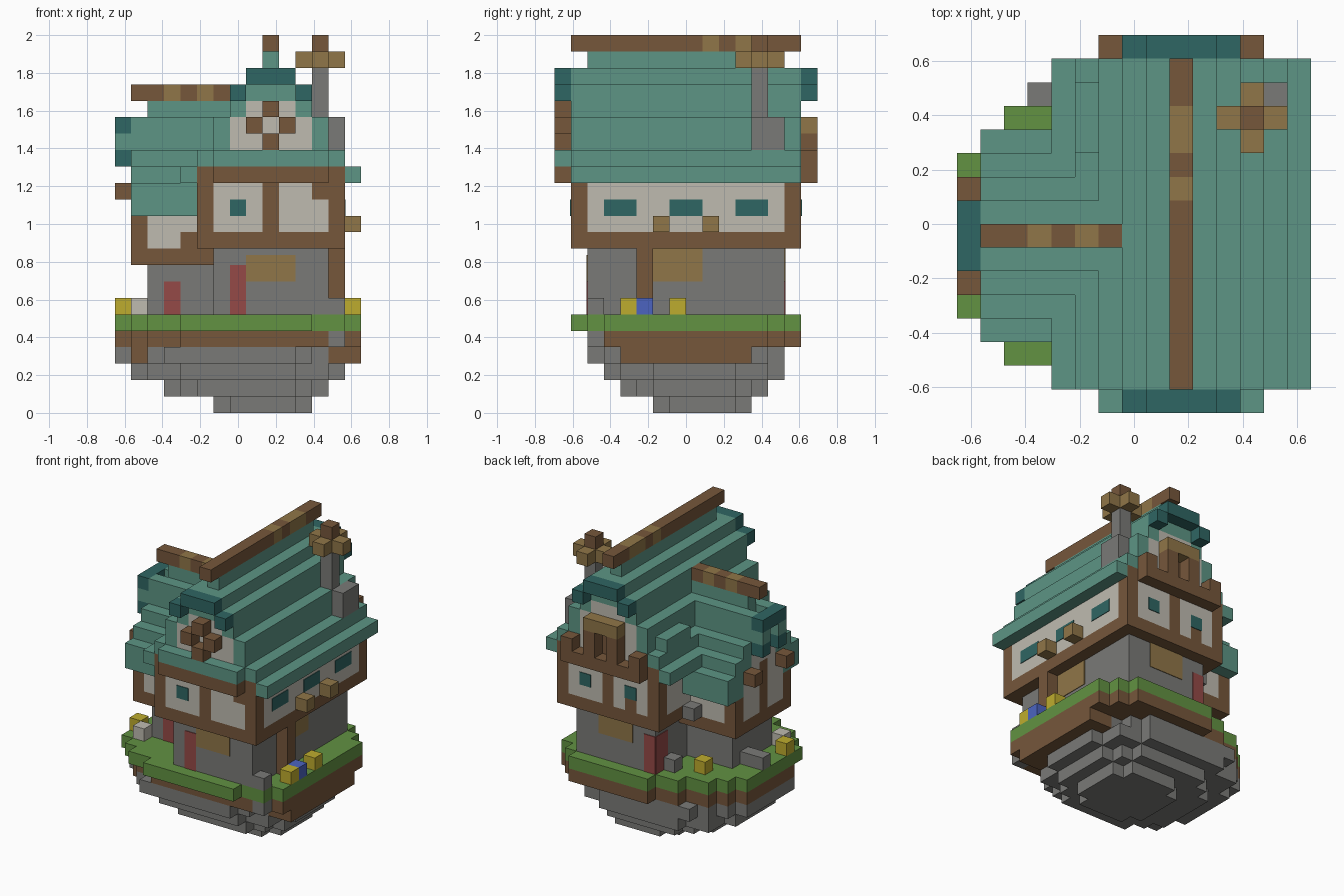
import bpy
import bmesh
from mathutils import Matrix, Vector

cube = bpy.data.objects.get("Cube")
if cube:
    bpy.data.objects.remove(cube, do_unlink=True)

U = 2 / 23                          # edge of one block
ORIGIN = Vector((-7.5, -8, 0))      # grid corner, in blocks


def colour(name, hex_code):
    def linear(c):
        return c / 12.92 if c <= 0.04045 else ((c + 0.055) / 1.055) ** 2.4
    rgba = [linear(v / 255) for v in bytes.fromhex(hex_code)] + [1]
    m = bpy.data.materials.new(name)
    m.use_nodes = True
    m.diffuse_color = rgba
    m.node_tree.nodes["Principled BSDF"].inputs["Base Color"].default_value = rgba
    return m


MATS = {n: colour(n, h) for n, h in (
    ("teal", "5d9585"), ("dark teal", "2f6663"), ("wood", "76573b"),
    ("light wood", "907648"), ("stone", "7a7a77"), ("cream", "bfbbb0"),
    ("grass", "629242"), ("red", "954a47"), ("yellow", "beac2e"), ("blue", "4c64c0"))}
NAMES = list(MATS)

cells = {}                          # block position -> (part, colour)


def fill(part, mat, xs, ys, zs):
    """Fill blocks; each range is a number or an inclusive (first, last)."""
    def span(r):
        return range(r[0], r[1] + 1) if isinstance(r, tuple) else (r,)
    for i in span(xs):
        for j in span(ys):
            for k in span(zs):
                cells[i, j, k] = (part, mat)


# Floating island: stone layers, soil, then grass
def island_layer(part, mat, xs, ys, k):
    cx, cy = sum(xs) / 2, sum(ys) / 2
    rx, ry = cx - xs[0] + 0.5, cy - ys[0] + 0.5
    for i in range(xs[0], xs[1] + 1):
        for j in range(ys[0], ys[1] + 1):
            if abs((i - cx) / rx) ** 2.6 + abs((j - cy) / ry) ** 2.6 <= 1:
                fill(part, mat, i, j, k)


island_layer("island_rock", "stone", (6, 11), (6, 11), 0)
island_layer("island_rock", "stone", (3, 12), (4, 12), 1)
island_layer("island_rock", "stone", (1, 13), (3, 13), 2)
island_layer("island_rock", "stone", (0, 13), (2, 13), 3)
fill("island_soil", "wood", (1, 5), (4, 10), 3)
fill("island_soil", "wood", (13, 14), (4, 11), 3)
starts = [4, 3, 2, 2] + [1] * 8 + [2, 2, 3]
ends = [10, 11, 12, 12] + [13] * 2 + [14] * 7 + [13, 12]
for i, (a, b) in enumerate(zip(starts, ends)):
    fill("island_soil", "wood", i, (a + (i < 12), b), 4)
    fill("island_grass", "grass", i, (a, b), 5)
fill("island_rock", "stone", 13, 2, 4)

# Ground floor
fill("lower_walls", "stone", (6, 12), (2, 13), (6, 9))
fill("wing_lower_walls", "stone", (2, 5), (5, 9), (6, 8))
fill("side_post", "wood", 13, 5, (6, 9))

# Upper floor with timber frame
fill("upper_walls", "cream", (5, 13), (1, 14), (11, 13))
fill("upper_frame", "wood", (5, 13), (1, 14), 10)
for j in (1, 14):
    for i in (5, 9, 13):
        fill("upper_frame", "wood", i, j, (11, 13))
    fill("upper_frame", "wood", 12 if j == 1 else 7, j, 13 if j == 1 else 11)
for j in (6, 9):
    fill("beam_ends", "light wood", 14, j, 11)

# Side wing walls with timber frame
fill("wing_walls", "cream", (1, 4), (4, 10), (10, 14))
fill("wing_walls", "cream", 1, (5, 9), 15)
fill("wing_frame", "wood", (1, 5), (4, 10), 9)
for j in (4, 7, 10):
    fill("wing_frame", "wood", 1, j, (10, 13))
for j in (4, 10):
    fill("wing_frame", "wood", 5, j, (10, 11))
    fill("wing_frame", "wood", 4, j, 10)
for j in (5, 9):
    fill("wing_brackets", "wood", 0, j, 13)

# Wing roof, stepped either side of its ridge
for d, (low, top) in enumerate(((16, 19), (15, 18), (14, 16), (12, 15), (12, 14))):
    for j in (7 - d, 7 + d):
        fill("wing_roof", "teal", (2 if d == 0 else 1, 4 if d > 3 else 8), j, (low, top - 1))
for i in range(1, 7):
    fill("wing_ridge", "light wood" if i in (3, 5) else "wood", i, 7, 19)
fill("wing_trim", "dark teal", 0, (6, 8), 17)
for j in (6, 8):
    fill("wing_trim", "teal", 0, j, 16)
    fill("wing_trim", "dark teal", 0, j, 15)

# Main roof, stepped either side of its ridge
for d, top in enumerate((21, 21, 20, 18, 16, 15)):
    for i in (9 - d, 9 + d):
        fill("main_roof", "teal", i, (1, 14), (14, top - 1))
fill("main_roof", "teal", 9, (2, 13), 21)
fill("main_roof", "teal", 5, (11, 13), 16)
for j in range(1, 15):
    fill("main_ridge", "light wood" if j in (9, 11, 12) else "wood", 9, j, 22)

# Gable walls and overhanging trim at both ends
for wall, trim in ((1, 0), (14, 15)):
    fill("gable_walls", "cream", (7, 11), wall, (16, 17))
    fill("gable_walls", "cream", (8, 10), wall, 18)
    fill("gable_beam", "wood", (5, 13), wall, 14)
    fill("gable_ledge", "wood", (6, 12), trim, 14)
    fill("gable_trim", "dark teal", (8, 10), trim, 20)
    for i in (7, 11):
        fill("gable_trim", "dark teal", i, trim, 19)
fill("front_eave", "teal", (6, 12), 0, 15)
for i, k in ((9, 18), (8, 17), (10, 17), (9, 16)):
    fill("front_cross_window", "wood", i, 0, k)

# Rear balcony and doorway
fill("gable_walls", "cream", (7, 11), 14, 15)
fill("rear_door", "wood", 9, 14, (15, 17))
for i in (6, 12):
    fill("rear_rail", "wood", i, 15, 15)
for i in (8, 10):
    fill("rear_door_frame", "wood", i, 15, (15, 16))
fill("rear_door_frame", "light wood", (8, 10), 15, 17)

# Chimney with crossed cap
fill("chimney", "stone", 13, (12, 13), (16, 17))
fill("chimney", "stone", 12, 12, (18, 20))
fill("chimney_cap", "light wood", (11, 13), 12, 21)
fill("chimney_cap", "light wood", 12, (11, 13), 21)
fill("chimney_cap", "wood", 12, 12, 22)

# Flowers and loose stones
for mat, i, j in (("yellow", 14, 4), ("blue", 14, 5), ("yellow", 14, 7),
                  ("yellow", 3, 11), ("yellow", 0, 5)):
    fill("flowers", mat, i, j, 6)
for mat, i, j in (("stone", 13, 2), ("stone", 0, 8), ("stone", 1, 8),
                  ("cream", 1, 4), ("stone", 5, 12)):
    fill("loose_stones", mat, i, j, 6)
fill("wall_stone", "stone", 4, 11, 10)


def finish(name, bm):
    mesh = bpy.data.meshes.new(name)
    bm.to_mesh(mesh)
    bm.free()
    for m in MATS.values():
        mesh.materials.append(m)
    bpy.context.collection.objects.link(bpy.data.objects.new(name, mesh))


# Turn the blocks of each part into a mesh of its exposed faces
for part in dict.fromkeys(p for p, _ in cells.values()):
    bm = bmesh.new()
    for pos, (owner, mat) in cells.items():
        if owner != part:
            continue
        for axis in range(3):
            for side in (0, 1):
                near = list(pos)
                near[axis] += 2 * side - 1
                if tuple(near) in cells:
                    continue
                a, b = Vector((0, 0, 0)), Vector((0, 0, 0))
                a[(axis + 1) % 3] = b[(axis + 2) % 3] = 1
                if not side:
                    a, b = b, a
                p = Vector(pos) + ORIGIN
                p[axis] += side
                face = bm.faces.new([bm.verts.new(q * U) for q in (p, p + a, p + a + b, p + b)])
                face.material_index = NAMES.index(mat)
    bmesh.ops.remove_doubles(bm, verts=bm.verts, dist=U / 100)
    finish(part, bm)


def plates(name, mat, axis, plane, rects):
    """Thin painted panels centred on a wall plane."""
    bm = bmesh.new()
    for u0, u1, z0, z1 in rects:
        mid, size = Vector((0, 0, (z0 + z1) / 2)), Vector((0, 0, z1 - z0))
        mid[axis], size[axis] = plane, 0.1
        mid[1 - axis], size[1 - axis] = (u0 + u1) / 2, u1 - u0
        bmesh.ops.create_cube(bm, size=U, matrix=Matrix.Translation((mid + ORIGIN) * U)
                              @ Matrix.Diagonal((*size, 1)))
    for f in bm.faces:
        f.material_index = NAMES.index(mat)
    finish(name, bm)


# Windows, doors and wall patches
plates("front_window", "dark teal", 1, 1, [(7, 8, 12, 13)])
plates("back_windows", "dark teal", 1, 15, [(7, 8, 12, 13), (11, 12, 12, 13)])
plates("right_windows", "dark teal", 0, 14, [(j, j + 2, 12, 13) for j in (3, 7, 11)])
plates("front_patch", "light wood", 1, 2, [(8, 11, 8, 9.6)])
plates("back_patch", "light wood", 1, 14, [(8, 11, 8, 10)])
plates("right_patch", "light wood", 0, 13, [(6, 9, 8, 10)])
plates("front_door", "red", 1, 2, [(7, 8, 6, 9)])
plates("wing_door", "red", 1, 5, [(3, 4, 6, 8)])
plates("back_door", "red", 1, 14, [(6, 7, 6, 9)])
plates("back_side_door", "red", 0, 6, [(12.5, 14, 6, 9)])
